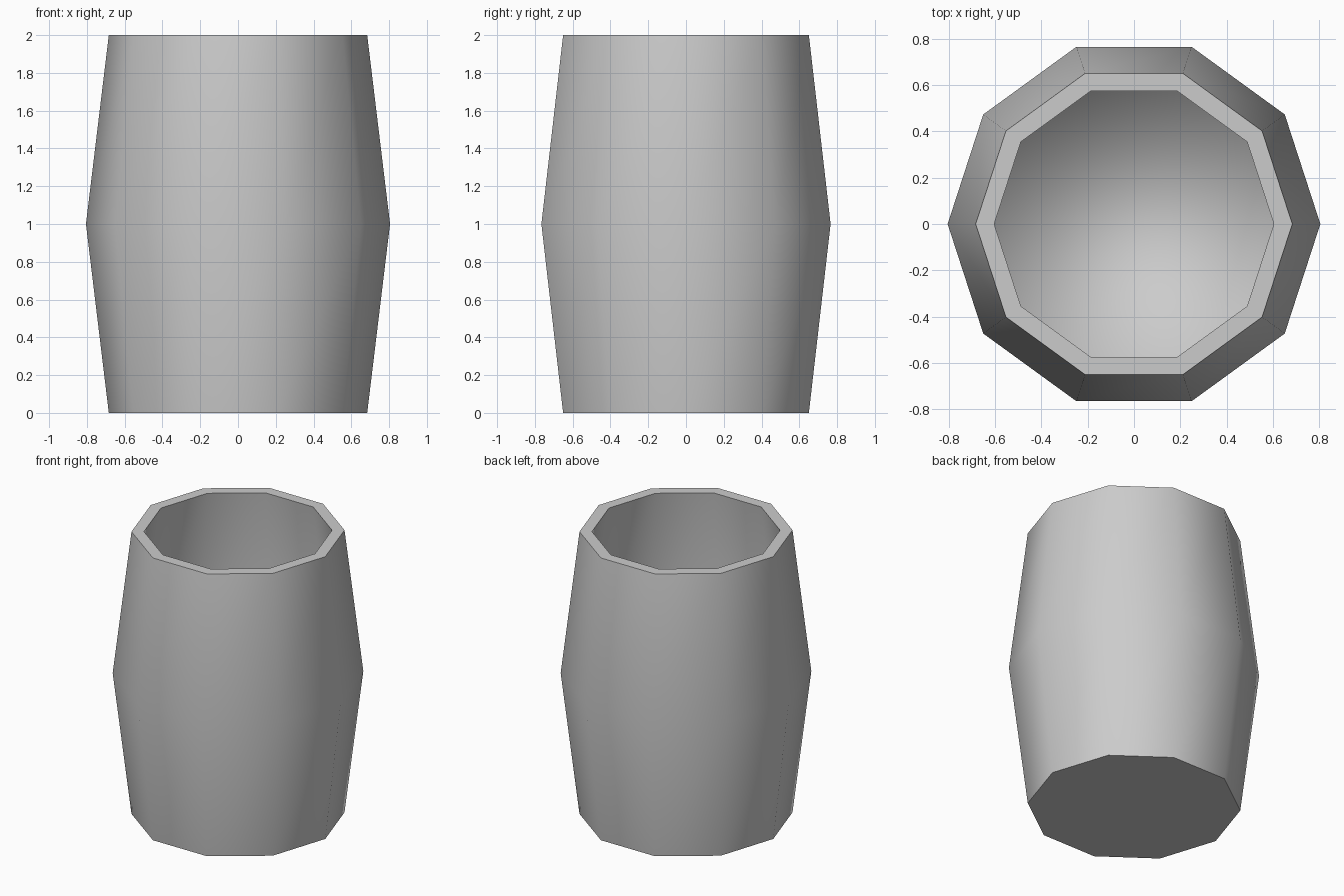
import bpy, bmesh
from math import cos, sin, tau

cube = bpy.data.objects.get("Cube")
if cube:
    bpy.data.objects.remove(cube)

SIDES = 10
WALL = 0.08
HEIGHT = 2.0
END_R, MID_R = 0.684, 0.805

grey = bpy.data.materials.new("light_grey")
grey.use_nodes = True
colour = (0.6, 0.6, 0.6, 1)
grey.diffuse_color = colour
grey.node_tree.nodes["Principled BSDF"].inputs["Base Color"].default_value = colour

# Barrel profile: outer base, belly and lip, then inner lip, belly and floor
profile = [(END_R, 0), (MID_R, HEIGHT / 2), (END_R, HEIGHT),
           (END_R - WALL, HEIGHT), (MID_R - WALL, HEIGHT / 2),
           (END_R - WALL + 0.01, WALL)]

bm = bmesh.new()
rings = [[bm.verts.new((r * cos(tau * i / SIDES), r * sin(tau * i / SIDES), z))
          for i in range(SIDES)] for r, z in profile]

# Walls and flat rim
for a, b in zip(rings, rings[1:]):
    for i in range(SIDES):
        j = (i + 1) % SIDES
        bm.faces.new((a[i], a[j], b[j], b[i]))

# Underside and inner floor
bm.faces.new(rings[0][::-1])
bm.faces.new(rings[-1])
bm.normal_update()

# Smooth everywhere, except for crisp edges at the base and both sides of the rim
for face in bm.faces:
    face.smooth = True
for ring in (rings[0], rings[2], rings[3]):
    for i in range(SIDES):
        bm.edges.get((ring[i], ring[(i + 1) % SIDES])).smooth = False

mesh = bpy.data.meshes.new("barrel_cup")
bm.to_mesh(mesh)
bm.free()
mesh.materials.append(grey)
barrel = bpy.data.objects.new("barrel_cup", mesh)
bpy.context.collection.objects.link(barrel)
